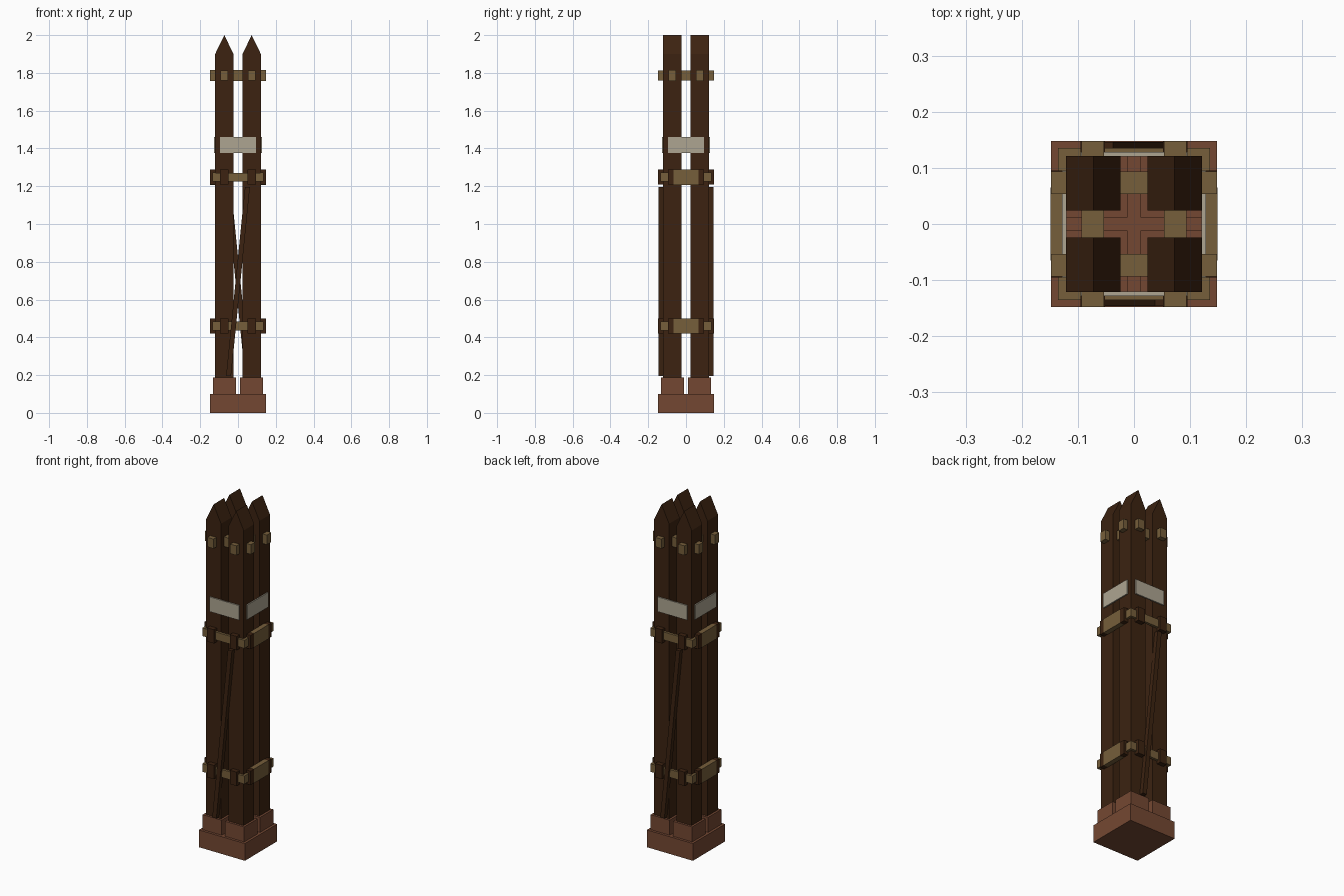
import bpy, math

if "Cube" in bpy.data.objects:
    bpy.data.objects.remove(bpy.data.objects["Cube"])


def material(name, col):
    m = bpy.data.materials.new(name)
    m.diffuse_color = (*col, 1)
    m.use_nodes = True
    m.node_tree.nodes["Principled BSDF"].inputs["Base Color"].default_value = m.diffuse_color
    return m


DARK = material("dark timber", (0.045, 0.0165, 0.0055))
TAN = material("tan wood", (0.18, 0.112, 0.043))
BRICK = material("red brown stone", (0.175, 0.064, 0.032))
PALE = material("pale band", (0.42, 0.375, 0.285))


def mesh(name, verts, faces, mat):
    me = bpy.data.meshes.new(name)
    me.from_pydata(verts, [], faces)
    me.materials.append(mat)
    ob = bpy.data.objects.new(name, me)
    bpy.context.collection.objects.link(ob)
    return ob


def prism(name, profile, y0, y1, mat):
    """Extrude a counter-clockwise (x, z) profile from y0 to y1."""
    n = len(profile)
    verts = [(x, y, z) for y in (y0, y1) for x, z in profile]
    faces = [tuple(range(n)), tuple(reversed(range(n, 2 * n)))]
    faces += [((i + 1) % n, i, n + i, n + (i + 1) % n) for i in range(n)]
    return mesh(name, verts, faces, mat)


def box(name, x0, x1, y0, y1, z0, z1, mat, turn=0):
    ob = prism(name, [(x0, z0), (x1, z0), (x1, z1), (x0, z1)], y0, y1, mat)
    ob.rotation_euler.z = math.radians(turn)
    return ob


# stone base
box("base_slab", -0.148, 0.148, -0.148, 0.148, 0, 0.1, BRICK)

# four stone footings with pointed posts, ridge running front to back
for sx in (-1, 1):
    for sy in (-1, 1):
        cx, cy = sx * 0.0725, sy * 0.0725
        box("footing", cx - 0.061, cx + 0.061, cy - 0.061, cy + 0.061, 0.1, 0.187, BRICK)
        w = 0.0485
        prism("post", [(cx - w, 0.187), (cx + w, 0.187), (cx + w, 1.9),
                       (cx, 2.0), (cx - w, 1.9)], cy - w, cy + w, DARK)

# upper through beams in both directions
for s in (-1, 1):
    c = s * 0.0735
    box("upper_beam", -0.148, 0.148, c - 0.02, c + 0.02, 1.758, 1.814, TAN)
    box("upper_cross_beam", c - 0.02, c + 0.02, -0.148, 0.148, 1.7585, 1.8135, TAN)

# rails, clamps and pale bands on all four sides
for k in range(4):
    turn = 90 * k
    box("pale_band", -0.095, 0.095, -0.128, -0.1205, 1.375, 1.46, PALE, turn)
    for z in (0.46, 1.248):
        dz = 0.0005 * (k % 2)
        box("rail", -0.135, 0.135, -0.135, -0.12, z - 0.023 - dz, z + 0.023 + dz, TAN, turn)
        for s in (-1, 1):
            c = s * 0.0735
            box("rail_clamp", c - 0.022, c + 0.022, -0.148, -0.12, z - 0.04, z + 0.04, DARK, turn)
        if k % 2:
            box("side_plate", -0.065, 0.065, -0.149, -0.12, z - 0.041, z + 0.041, TAN, turn)

# slanted brace on front and back
for turn in (0, 180):
    zb, zt, e, h = 0.195, 1.195, 0.05, 0.013
    ob = prism("diagonal_brace", [(-e - h, zb), (-e + h, zb), (e + h, zt), (e - h, zt)],
               -0.146, -0.12, DARK)
    ob.rotation_euler.z = math.radians(turn)
